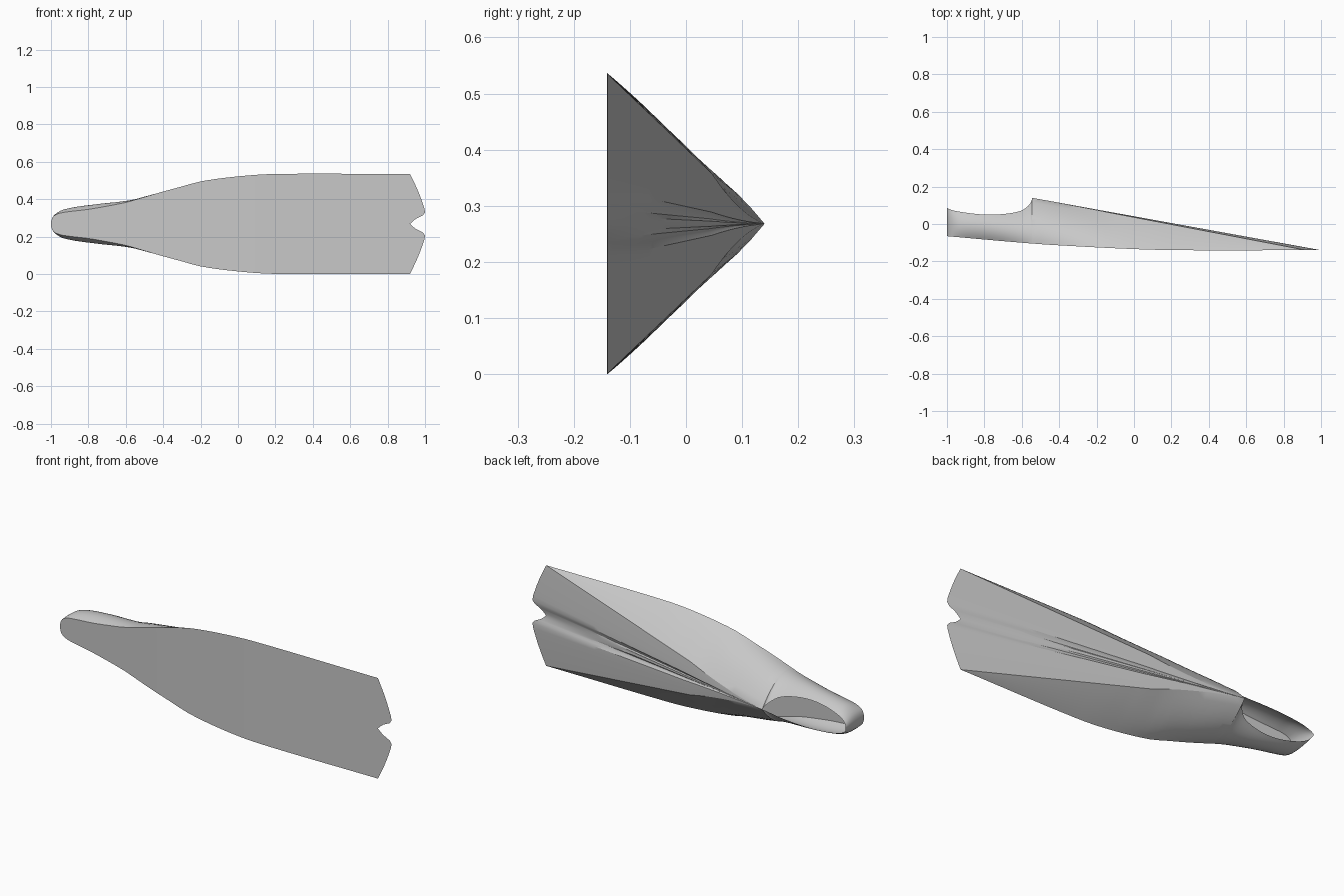
import bpy, bmesh, math

cube = bpy.data.objects.get("Cube")
if cube:
    bpy.data.objects.remove(cube, do_unlink=True)

MID_Z = 0.268          # height of the mirror plane
PEAK_X, PEAK_Y = -0.545, 0.14
END_X, SOLE_Y = 0.92, -0.14
FRACTIONS = [0, 0.05, 0.1, 0.13, 0.17, 0.23, 0.32, 0.41, 0.55, 0.71, 0.86, 1]


def sample(table, x):
    """Smooth cubic interpolation through (x, value) pairs."""
    n = len(table) - 1
    if x <= table[0][0]:
        return table[0][1]
    if x >= table[n][0]:
        return table[n][1]

    def slope(k):
        a, b = table[max(k - 1, 0)], table[min(k + 1, n)]
        return (b[1] - a[1]) / (b[0] - a[0])
    i = max(k for k in range(n) if table[k][0] <= x)
    (x0, y0), (x1, y1) = table[i], table[i + 1]
    d = x1 - x0
    f = (x - x0) / d
    return (y0 * (1 + 2 * f) * (1 - f) ** 2 + slope(i) * d * f * (1 - f) ** 2
            + y1 * f * f * (3 - 2 * f) + slope(i + 1) * d * f * f * (f - 1))


def lerp(a, b, t):
    return a + (b - a) * t


def root(x):
    return math.sqrt(max(x + 1, 0))


# Profiles: sole half width, sole depth, wall bulge, opening rim, blade end
sole_width = [(root(x), w) for x, w in (
    (-1, 0), (-0.99, 0.037), (-0.95, 0.058), (-0.9, 0.066), (-0.8, 0.078),
    (-0.7, 0.095), (-0.6, 0.115), (-0.5, 0.144), (-0.4, 0.173), (-0.3, 0.2),
    (-0.2, 0.227), (0, 0.254), (0.2, 0.267), (0.92, 0.267))]
sole_depth = [(-1, -0.065), (-0.6, -0.1), (-0.4, -0.114), (0, -0.134),
              (0.25, SOLE_Y), (END_X, SOLE_Y)]
bulge = [(-1, 0), (-0.93, 0.036), (-0.75, 0.045), (PEAK_X, 0.026)]
rim_width = [(0, 0), (0.25, 0.05), (0.5, 0.075), (0.75, 0.057), (0.9, 0.022), (1, 0)]
rim_depth = [(0, 0.09), (0.25, 0.066), (0.5, 0.05), (0.75, 0.068), (0.9, 0.108), (1, PEAK_Y)]
blade_end = [(0, 0.92), (0.1, 0.95), (0.17, 0.988), (0.23, 1.0), (0.41, 0.988),
             (0.71, 0.957), (1, 0.92)]

bm = bmesh.new()


def loft(rows):
    """Skin a list of equal-length point rows with quads."""
    grid = [[bm.verts.new(p) for p in row] for row in rows]
    for a, b in zip(grid, grid[1:]):
        for i in range(len(a) - 1):
            bm.faces.new((a[i], a[i + 1], b[i + 1], b[i]))


# Stations along the foot opening, then along the blade
stations = []
for i in range(29):
    q = i / 28
    x = lerp(-1, PEAK_X, (1 - math.cos(math.pi * q)) / 2)
    stations.append((x, sample(rim_width, q), sample(rim_depth, q), 0))
for i in range(1, 31):
    t = i / 30
    half = 0.267 * t * min(1, 0.4 + 1.8 * t)
    stations.append((lerp(PEAK_X, END_X, t), half, lerp(PEAK_Y, SOLE_Y, t), t))

sole_rows, wall_rows, cap_rows = [], [], []
for x, rim_h, rim_y, t in stations:
    width, depth = sample(sole_width, root(x)), sample(sole_depth, x)
    last = t == 1
    # Flat sole
    sole_rows.append([(sample(blade_end, u) if last else x, depth, width * u)
                      for u in FRACTIONS])
    # Curved side wall from the sole edge to the rim or crease
    blend = min(max((x + 0.65) / 0.7, 0), 1)
    blend = blend * blend * (3 - 2 * blend)
    side = lerp(width + sample(bulge, x), (width + rim_h) / 2 + 0.02 * (1 - t), blend)
    if last:
        side = width
    wall = []
    for k in range(11):
        v = k / 10
        a, b, c = (1 - v) ** 2, 2 * v * (1 - v), v * v
        wall.append((x, a * depth + b * (depth + rim_y) / 2 + c * rim_y,
                     a * width + b * side + c * rim_h))
    wall_rows.append(wall)
    # Back of the blade, fanning out from the peak, with grooves by the rib
    if x >= PEAK_X - 1e-6:
        cap_rows.append([
            (lerp(PEAK_X, sample(blade_end, u), t),
             rim_y - (0.006 * math.sin(math.pi * t) if 0.08 < u < 0.2 else 0),
             rim_h * u) for u in FRACTIONS])

for rows in (sole_rows, wall_rows, cap_rows):
    loft(rows)
bmesh.ops.remove_doubles(bm, verts=bm.verts, dist=0.0004)
bmesh.ops.dissolve_degenerate(bm, edges=bm.edges, dist=0.0001)
bmesh.ops.recalc_face_normals(bm, faces=bm.faces)

mesh = bpy.data.meshes.new("swim_fin")
bm.to_mesh(mesh)
bm.free()
# Make sure the sole faces outward
sole_face = min(mesh.polygons, key=lambda p: p.center.y)
if sole_face.normal.y > 0:
    mesh.flip_normals()

fin = bpy.data.objects.new("swim_fin", mesh)
bpy.context.collection.objects.link(fin)
fin.location.z = MID_Z

# Plain grey rubber
grey = bpy.data.materials.new("grey_rubber")
grey.use_nodes = True
colour = (0.58, 0.58, 0.58, 1)
grey.diffuse_color = colour
grey.node_tree.nodes["Principled BSDF"].inputs["Base Color"].default_value = colour
mesh.materials.append(grey)

bpy.ops.object.select_all(action="DESELECT")
fin.select_set(True)
bpy.context.view_layer.objects.active = fin
bpy.ops.object.shade_smooth_by_angle(angle=math.radians(30))

# Other half
mirror = fin.modifiers.new("mirror", "MIRROR")
mirror.use_axis = (False, False, True)
mirror.merge_threshold = 0.0005
